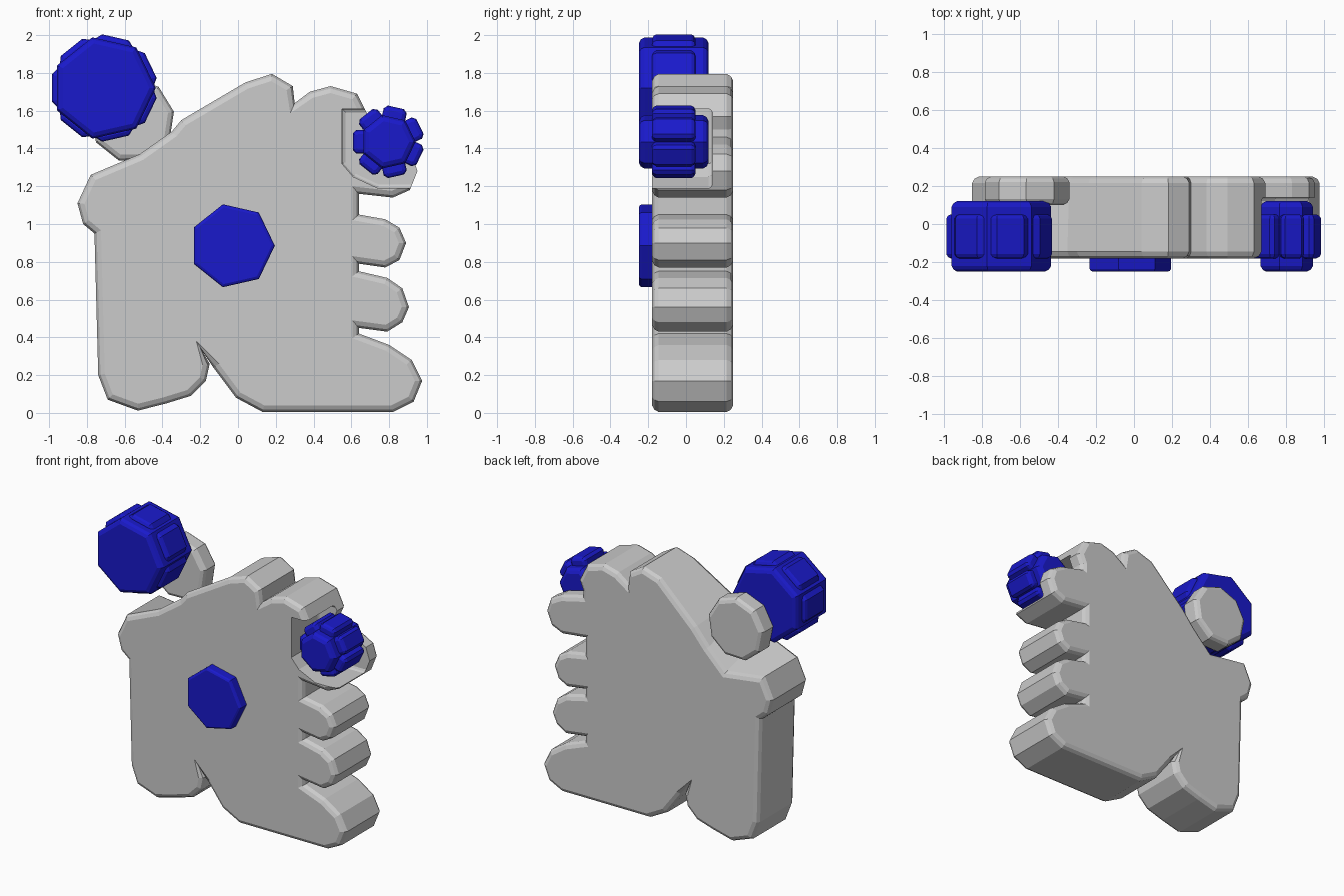
import bpy, bmesh, math
from mathutils import Vector, Matrix

if "Cube" in bpy.data.objects:
    bpy.data.objects.remove(bpy.data.objects["Cube"])

blue = bpy.data.materials.new("blue")
blue.diffuse_color = (0.01, 0.01, 0.6, 1)
blue.use_nodes = True
blue.node_tree.nodes["Principled BSDF"].inputs["Base Color"].default_value = blue.diffuse_color


def finish(name, bm, mat=None):
    bmesh.ops.recalc_face_normals(bm, faces=bm.faces)
    me = bpy.data.meshes.new(name)
    bm.to_mesh(me)
    bm.free()
    ob = bpy.data.objects.new(name, me)
    bpy.context.collection.objects.link(ob)
    if mat:
        me.materials.append(mat)
    return ob


def inset(pts, d):
    # moves a counter-clockwise outline inward by d, with limited mitres
    out = []
    n = len(pts)
    for i in range(n):
        p = Vector(pts[i])
        a = (p - Vector(pts[i - 1])).normalized()
        b = (Vector(pts[(i + 1) % n]) - p).normalized()
        na, nb = Vector((-a.y, a.x)), Vector((-b.y, b.x))
        m = (na + nb)
        m = m.normalized() if m.length > 0.01 else na
        out.append(p + m * d / max(m.dot(na), 0.6))
    return out


def slab(name, front, back, y0, y1, bev, mat=None):
    # lofts a front outline to a back outline with chamfered rims
    bm = bmesh.new()
    rings = []
    for pts, d, y in ((front, bev, y0), (front, bev * .35, y0 + bev * .35), (front, 0, y0 + bev),
                      (back, 0, y1 - bev), (back, bev * .35, y1 - bev * .35), (back, bev, y1)):
        rings.append([bm.verts.new((p[0], y, p[1])) for p in (inset(pts, d) if d else pts)])
    n = len(front)
    for r, s in zip(rings, rings[1:]):
        for i in range(n):
            j = (i + 1) % n
            bm.faces.new((r[i], r[j], s[j], s[i]))
    bm.faces.new(rings[0])
    bm.faces.new(rings[-1])
    return finish(name, bm, mat)


def ngon(cx, cz, r, n, start):
    return [(cx + r * math.cos(start + i * math.tau / n),
             cz + r * math.sin(start + i * math.tau / n)) for i in range(n)]


# body outline, counter-clockwise seen from the front
outline = [
    (-.74, .2), (-.69, .07), (-.53, .012), (-.38, .05), (-.25, .09), (-.17, .17), (-.15, .26),
    (-.19, .33),
    (-.13, .24), (-.01, .08), (.13, .005), (.82, .005), (.93, .06), (.975, .17), (.92, .28), (.8, .36),
    (.64, .42), (.64, .45),
    (.79, .43), (.87, .48), (.905, .56), (.87, .66), (.79, .715),
    (.64, .75), (.64, .79),
    (.78, .77), (.855, .81), (.89, .9), (.855, .98), (.78, 1.025),
    (.64, 1.05), (.64, 1.16),
    (.82, 1.14), (.91, 1.18), (.95, 1.28), (.92, 1.37), (.83, 1.42),
    (.66, 1.46), (.66, 1.5),
    (.69, 1.57), (.63, 1.69), (.49, 1.73), (.38, 1.7), (.3, 1.64),
    (.29, 1.73), (.18, 1.795), (.04, 1.75),
    (-.3, 1.55), (-.35, 1.49), (-.52, 1.37),
    (-.78, 1.26), (-.85, 1.11), (-.82, 1.0), (-.76, .95),
]
# the back edge recedes around the rear finger
moved = {(-.3, 1.55): (-.24, 1.48), (-.35, 1.49): (-.34, 1.36), (-.52, 1.37): (-.48, 1.22)}
body = slab("body", outline, [moved.get(p, p) for p in outline], -.18, .25, .035)

# pocket for the small rosette
pocket = [(.55, 1.61), (.55, 1.32), (.61, 1.25), (.74, 1.19), (.92, 1.19), (1.1, 1.25), (1.1, 1.61)]
cutter = slab("pocket_cutter", pocket, pocket, -.4, .14, .02)
cutter.hide_render = True
cutter.hide_viewport = True
mod = body.modifiers.new("pocket", "BOOLEAN")
mod.operation = "DIFFERENCE"
mod.object = cutter
mod.solver = "EXACT"

# rear finger stub behind the large rosette
stub = ngon(-.56, 1.55, .225, 9, .2)
slab("rear_finger", stub, stub, .1, .25, .03)


def rosette(name, cx, cz, core_r, reach, width):
    # seven-sided core with one chamfered block on each side
    core = ngon(cx, cz, core_r, 7, 0)
    slab(name + "_core", core, core, -.25, .12, .03, blue)
    for k in range(7):
        ang = math.pi + k * math.tau / 7
        rot = Matrix.Rotation(ang, 2)
        lo, w = core_r * .5, width / 2
        c = reach * .1
        local = [(lo, -w), (reach - c, -w), (reach, -w + c), (reach, w - c), (reach - c, w), (lo, w)]
        pts = [tuple(rot @ Vector(p) + Vector((cx, cz))) for p in local]
        slab(f"{name}_block_{k + 1}", pts, pts, -.18, .05, .022, blue)


rosette("large_rosette", -.71, 1.72, .275, .275, .2)
rosette("small_rosette", .795, 1.435, .145, .187, .125)

# palm disc
disc = ngon(-.03, .885, .225, 7, 0)
slab("palm_disc", disc, disc, -.25, -.15, .015, blue)
